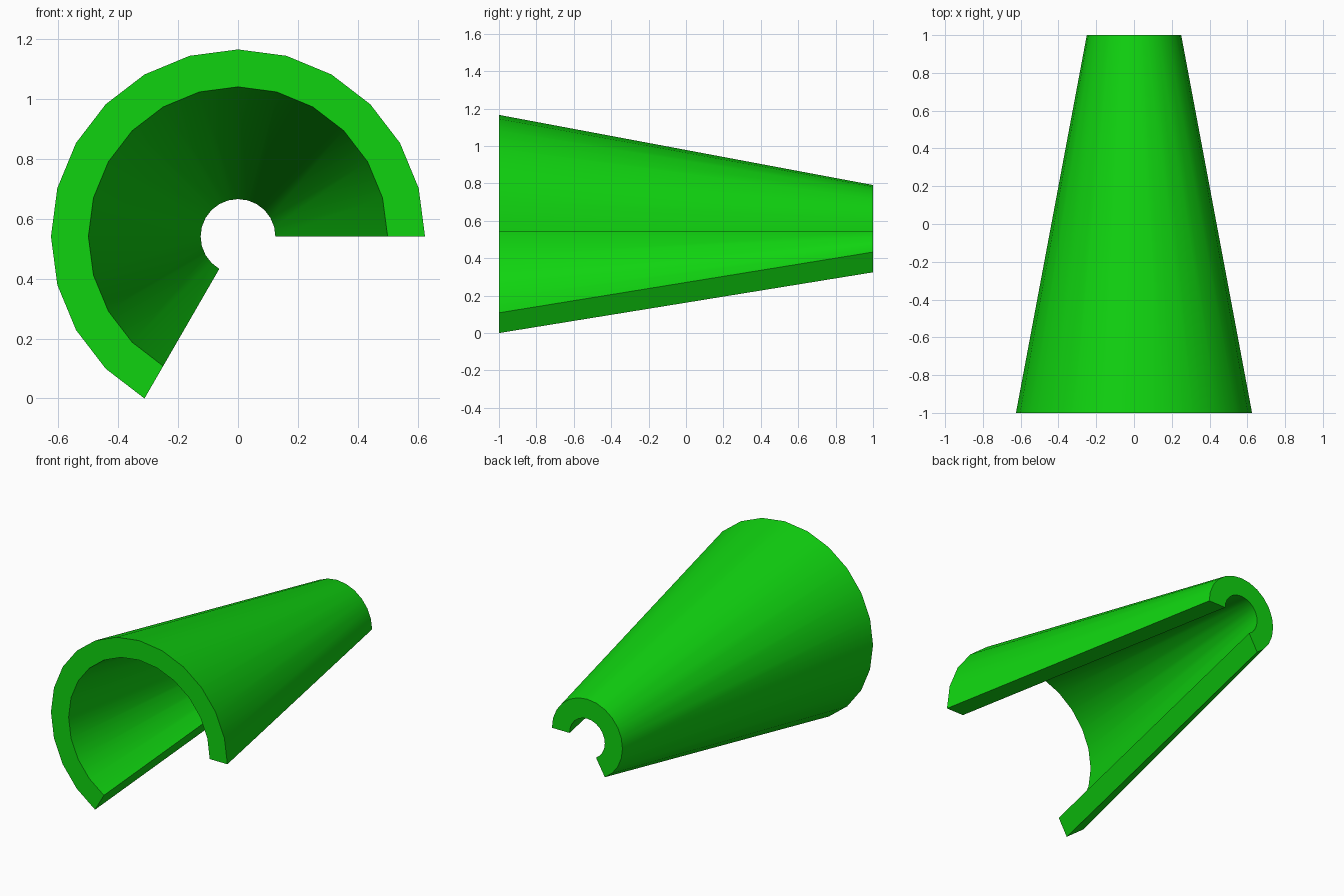
import bpy
import bmesh
from math import cos, sin, radians

cube = bpy.data.objects.get("Cube")
if cube:
    bpy.data.objects.remove(cube, do_unlink=True)

SWEEP, SEGMENTS = 240, 16
AXIS_Z = 0.625 * sin(radians(60))

# Wall section as (radius, y): outer front, outer back, inner back, inner front
SECTION = [(0.625, -1), (0.25, 1), (0.125, 1), (0.5, -1)]

green = bpy.data.materials.new("green")
green.use_nodes = True
color = (0.005, 0.65, 0.005, 1)
green.diffuse_color = color
green.node_tree.nodes["Principled BSDF"].inputs["Base Color"].default_value = color

# Sweep the wall section around the long axis, leaving an open wedge below
bm = bmesh.new()
rings = []
for i in range(SEGMENTS + 1):
    a = radians(SWEEP * i / SEGMENTS)
    rings.append([bm.verts.new((r * cos(a), y, AXIS_Z + r * sin(a))) for r, y in SECTION])
for a, b in zip(rings, rings[1:]):
    for j in range(4):
        k = (j + 1) % 4
        bm.faces.new((a[j], a[k], b[k], b[j]))

# Flat cut faces at both ends of the sweep
bm.faces.new(rings[0])
bm.faces.new(rings[-1])
bmesh.ops.recalc_face_normals(bm, faces=bm.faces)

mesh = bpy.data.meshes.new("open_cone_shell")
bm.to_mesh(mesh)
bm.free()
mesh.materials.append(green)
shell = bpy.data.objects.new("open_cone_shell", mesh)
bpy.context.collection.objects.link(shell)

# Smooth curved walls with sharp rims and cut edges
bpy.ops.object.select_all(action="DESELECT")
shell.select_set(True)
bpy.context.view_layer.objects.active = shell
bpy.ops.object.shade_smooth_by_angle(angle=radians(30))
